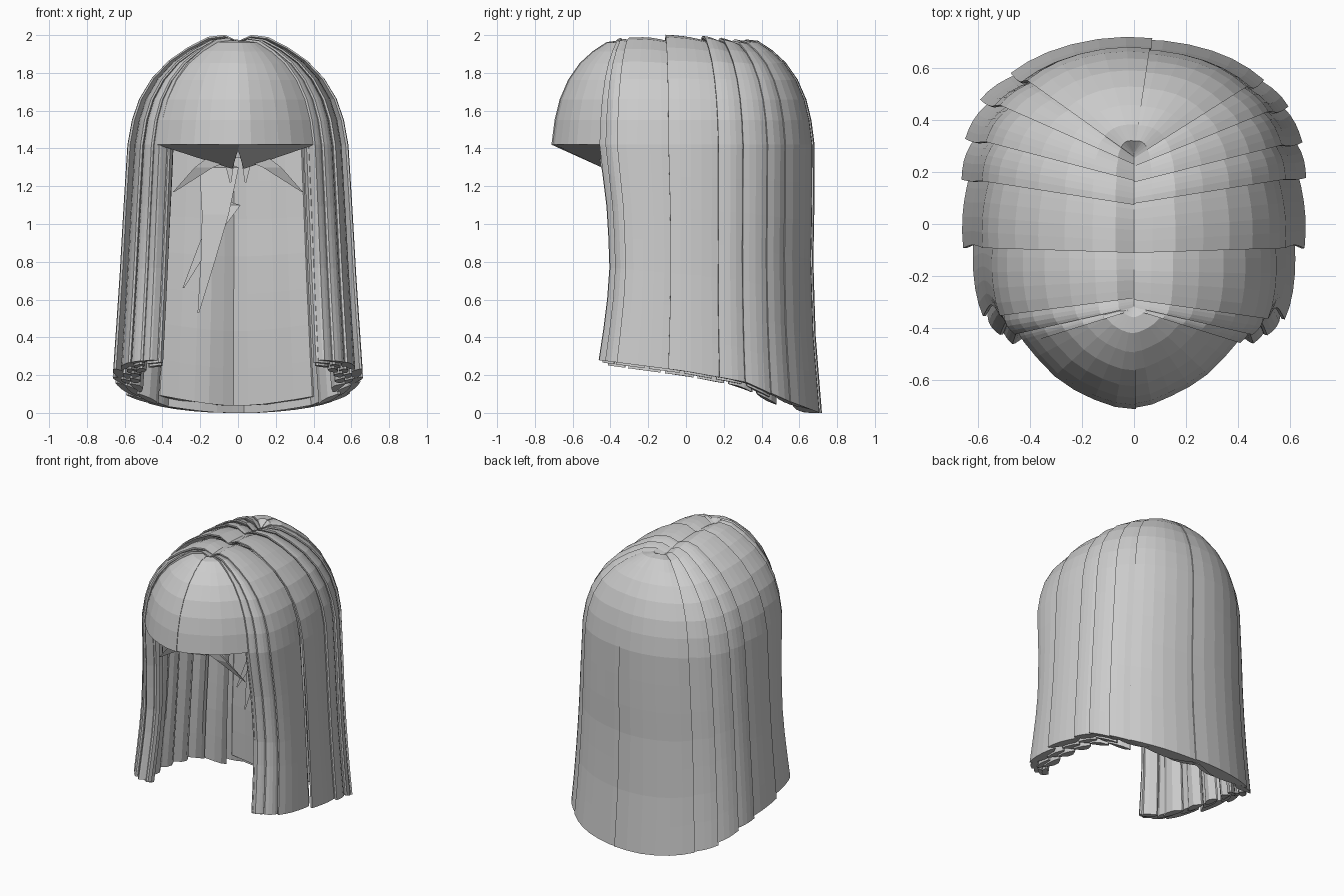
import bpy, bmesh, math, random
from mathutils import Vector

if "Cube" in bpy.data.objects:
    bpy.data.objects.remove(bpy.data.objects["Cube"])

random.seed(4)

# Rim of the right half at z=1.4 (x, y) from face to nape, with the y of each root on the parting
RIM = [(.40, -.455, -.33), (.505, -.36, -.29), (.56, -.12, -.13), (.575, .1, .03),
       (.56, .3, .16), (.475, .48, .24), (.28, .605, .27), (0, .655, .27)]
RIM = RIM + [(-x, y, r) for x, y, r in RIM[-2::-1]]
FRINGE = [(-.43, -.45, -.31), (-.31, -.585, -.31), (-.16, -.675, -.31), (0, -.715, -.31),
          (.15, -.665, -.31), (.29, -.58, -.31), (.41, -.45, -.31)]
# Crown profile: fraction of the way to the rim, and height
CROWN = [(0, 1.96), (.12, 1.98), (.27, 1.97), (.45, 1.92), (.62, 1.855), (.77, 1.765),
         (.88, 1.66), (.945, 1.55), (.985, 1.42)]
WIDTH = [(0, 1.15), (.2, 1.12), (.7, 1.06), (1.1, 1.02), (1.42, .985)]
FACE_Y = [(0, 1.05), (.28, 1.0), (.55, .91), (.8, .87), (1.1, .91), (1.42, 1)]
BACK_Y = [(0, 1.05), (.4, 1.0), (.8, .98), (1.1, .99), (1.42, .99)]
HEM = [(-.5, .285), (0, .22), (.3, .165), (.65, .0)]


def lerp(table, x):
    for (a, p), (b, q) in zip(table, table[1:]):
        if x <= b:
            return p + (q - p) * max(0, (x - a) / (b - a))
    return table[-1][1]


def rim(table, a):
    """Smooth lookup along a rim table."""
    n = len(table) - 1
    i = max(0, min(n - 1, int(math.floor(a))))
    t = a - i
    p = [Vector(table[max(0, min(n, i + k))]) for k in (-1, 0, 1, 2)]
    return .5 * (2 * p[1] + (p[2] - p[0]) * t + (2 * p[0] - 5 * p[1] + 4 * p[2] - p[3]) * t * t
                 + (3 * p[1] - p[0] - 3 * p[2] + p[3]) * t ** 3)


def hair_path(table, a, off, long, rise=0):
    """Points from the parting over the crown and down to the hem, pushed out by off."""
    x, y, r = rim(table, a)
    d = Vector((x, y - r, 0))
    out = d.normalized()
    dip = max(0, r - .1) * .2 + max(0, -r - .2) * .12
    pts = []
    for u, z in CROWN:
        pts.append(Vector((0, r, z - dip * (1 - u))) + d * u + out * off * u
                   + Vector((0, 0, off * (1 - u) * min(1, u * 5 + .3))))
    if long:
        hem = lerp(HEM, y) + rise
        for k in range(1, 8):
            z = 1.42 + (hem - 1.42) * k / 7
            wy = lerp(BACK_Y if y > 0 else FACE_Y, z)
            pts.append(Vector((x * lerp(WIDTH, z), y * wy, z)) + out * off)
    return pts


def skin(name, rings):
    """Closed skin through rings of equal length."""
    bm = bmesh.new()
    vs = [[bm.verts.new(p) for p in ring] for ring in rings]
    n = len(rings[0])
    for a, b in zip(vs, vs[1:]):
        for i in range(n):
            bm.faces.new((a[i], a[(i + 1) % n], b[(i + 1) % n], b[i]))
    bm.faces.new(vs[0][::-1])
    bm.faces.new(vs[-1])
    bmesh.ops.remove_doubles(bm, verts=bm.verts, dist=.0005)
    bmesh.ops.recalc_face_normals(bm, faces=bm.faces)
    me = bpy.data.meshes.new(name)
    bm.to_mesh(me)
    bm.free()
    ob = bpy.data.objects.new(name, me)
    bpy.context.collection.objects.link(ob)
    return ob


def lock(name, table, a0, a1, lift0, lift1, depth, n=4, long=True, rise=0):
    """A lens-shaped lock of hair: tilted, slightly rounded outer face, bulging inner face."""
    outer, inner = [], []
    for j in range(n + 1):
        v = j / n
        a = a0 + (a1 - a0) * v
        off = lift0 + (lift1 - lift0) * v
        bulge = math.sin(math.pi * v)
        outer.append(hair_path(table, a, off + .008 * bulge, long, rise))
        inner.append(hair_path(table, a, off - .012 - depth * bulge, long, rise))
    return skin(name, list(zip(*(outer + inner[::-1]))))


# Side locks: each leading edge stands proud of the lock in front of it
EDGES = [0, .5, 1.05, 2.05, 3.3, 4.0, 4.75, 5.6]
for side in (0, 1):
    for i, (a, b) in enumerate(zip(EDGES, EDGES[1:])):
        a += random.uniform(-.08, .08) * (i > 0)
        b += .15
        hi = .014 + .016 * random.random()
        if side:
            a, b = 14 - a, 14 - b
        lock("side_lock", RIM, a, b, hi, -.014, .05, 5)
    # Inner layers that thicken the curtain
    for layer in (1, 2):
        for k in range(6):
            a = .1 + k * .8 + .35 * (layer - 1)
            b = a + .7
            if side:
                a, b = 14 - a, 14 - b
            o = -.04 * layer - random.uniform(0, .015)
            lock("inner_lock", RIM, a, b, o + .015, o - .01, .035, 3, True, -.012 * layer)

# Two broad back locks meeting just off centre
lock("back_lock_left", RIM, 6.8, 8.55, .03, .022, .08, 6)
lock("back_lock_right", RIM, 5.3, 6.95, .015, .022, .08, 6)
lock("inner_back_lock", RIM, 5.5, 7.1, -.05, -.07, .06, 5, True, .04)
lock("inner_back_lock", RIM, 7.0, 8.6, -.06, -.05, .06, 5, True, .04)

# Fringe: two halves closed to a ridge that drops towards the middle
for name, a0, a1, lift, rx in (("fringe_left", 0, 3.05, .004, -.03), ("fringe_right", 2.95, 6, 0, .03)):
    cols = [hair_path(FRINGE, a0 + (a1 - a0) * j / 6, lift, False) for j in range(7)]
    ridge = [Vector((rx * u, -.31 - .12 * u, z - .03 - .1 * u)) for u, z in CROWN]
    skin(name, list(zip(*(cols + [ridge]))))


def wisp(name, pts, w):
    """Pointed three-sided strand tapering to its last point."""
    rings = []
    for k, p in enumerate(pts):
        s = w * (1 - k / (len(pts) - 1)) + .004
        p = Vector(p)
        rings.append([p + Vector((-s, 0, 0)), p + Vector((s, 0, 0)), p + Vector((0, s * .7, s * .3))])
    skin(name, rings)


# Pointed strands under the fringe and loose strands at the back
for s in (-1, 1):
    wisp("under_fringe_strand", [(s * .03, -.46, 1.38), (s * .18, -.45, 1.3), (s * .34, -.4, 1.17)], .09)
    wisp("under_crown_strand", [(s * .1, -.3, 1.6), (s * .05, -.3, 1.42), (s * .04, -.3, 1.22)], .08)
wisp("loose_strand", [(-.1, .44, 1.3), (-.12, .4, 1.05), (-.16, .38, .8), (-.21, .38, .53)], .1)
wisp("loose_strand", [(-.05, .44, 1.1), (-.17, .4, .9), (-.29, .4, .66)], .06)
